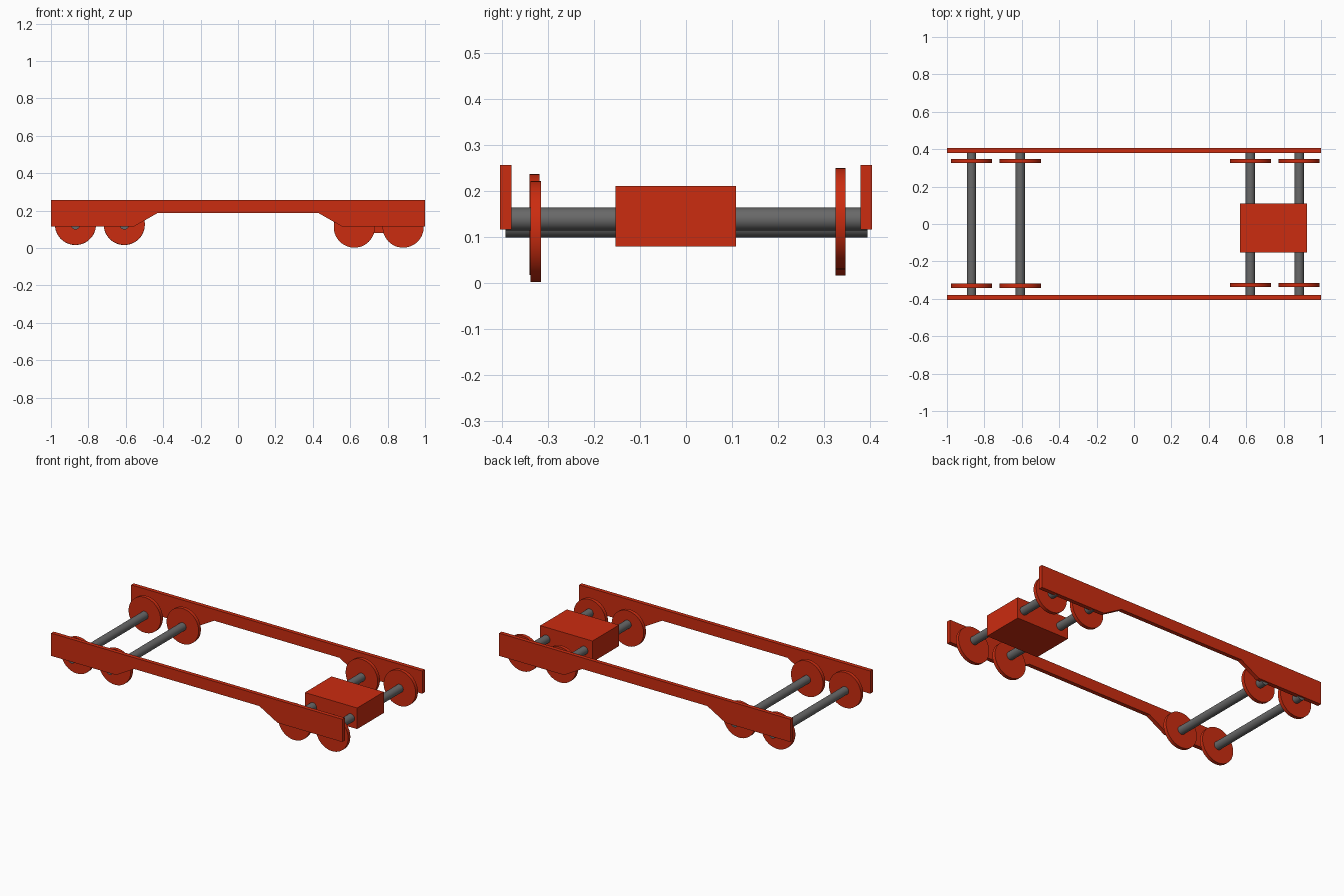
import bpy, bmesh, math

if "Cube" in bpy.data.objects:
    bpy.data.objects.remove(bpy.data.objects["Cube"])


def material(name, rgb):
    m = bpy.data.materials.new(name)
    m.diffuse_color = (*rgb, 1)
    m.use_nodes = True
    m.node_tree.nodes["Principled BSDF"].inputs["Base Color"].default_value = m.diffuse_color
    return m


RED = material("red paint", (0.60, 0.025, 0.005))
GREY = material("axle grey", (0.14, 0.14, 0.14))


def cylinder_y(name, x, y0, y1, z, radius, sides, mat):
    bpy.ops.mesh.primitive_cylinder_add(
        vertices=sides, radius=radius, depth=y1 - y0,
        location=(x, (y0 + y1) / 2, z), rotation=(math.pi / 2, 0, 0))
    ob = bpy.context.object
    ob.name = name
    ob.data.materials.append(mat)
    bpy.ops.object.shade_smooth_by_angle(angle=math.radians(30))


def side_frame(name, y0, y1):
    # half profile, mirrored in x
    half = [(1.0, 0.257), (1.0, 0.116), (0.555, 0.116), (0.43, 0.187)]
    profile = half + [(-x, z) for x, z in reversed(half)]
    bm = bmesh.new()
    face = bm.faces.new([bm.verts.new((x, y0, z)) for x, z in profile])
    ext = bmesh.ops.extrude_face_region(bm, geom=[face])
    for v in ext["geom"]:
        if isinstance(v, bmesh.types.BMVert):
            v.co.y = y1
    bmesh.ops.recalc_face_normals(bm, faces=bm.faces)
    me = bpy.data.meshes.new(name)
    bm.to_mesh(me)
    bm.free()
    me.materials.append(RED)
    bpy.context.collection.objects.link(bpy.data.objects.new(name, me))


# Side frames
side_frame("front_side_frame", -0.405, -0.380)
side_frame("back_side_frame", 0.380, 0.405)

# Axles with a wheel at each end:
# x, axle z, front wheel (y, z), back wheel (y, z)
axles = [
    (-0.869, 0.124, (-0.330, 0.127), (0.336, 0.126)),
    (-0.608, 0.124, (-0.330, 0.127), (0.336, 0.126)),
    (0.622, 0.139, (-0.327, 0.112), (0.336, 0.140)),
    (0.883, 0.139, (-0.327, 0.112), (0.336, 0.140)),
]
for i, (x, z, front, back) in enumerate(axles, 1):
    cylinder_y(f"axle_{i}", x, -0.393, 0.395, z, 0.025, 32, GREY)
    for side, (wy, wz) in (("front", front), ("back", back)):
        cylinder_y(f"{side}_wheel_{i}", x, wy - 0.011, wy + 0.011, wz, 0.11, 48, RED)

# Motor block on the right-hand axles
bpy.ops.mesh.primitive_cube_add(size=1, location=(0.746, -0.022, 0.1455))
motor = bpy.context.object
motor.name = "motor_block"
motor.scale = (0.359, 0.262, 0.131)
motor.data.materials.append(RED)
